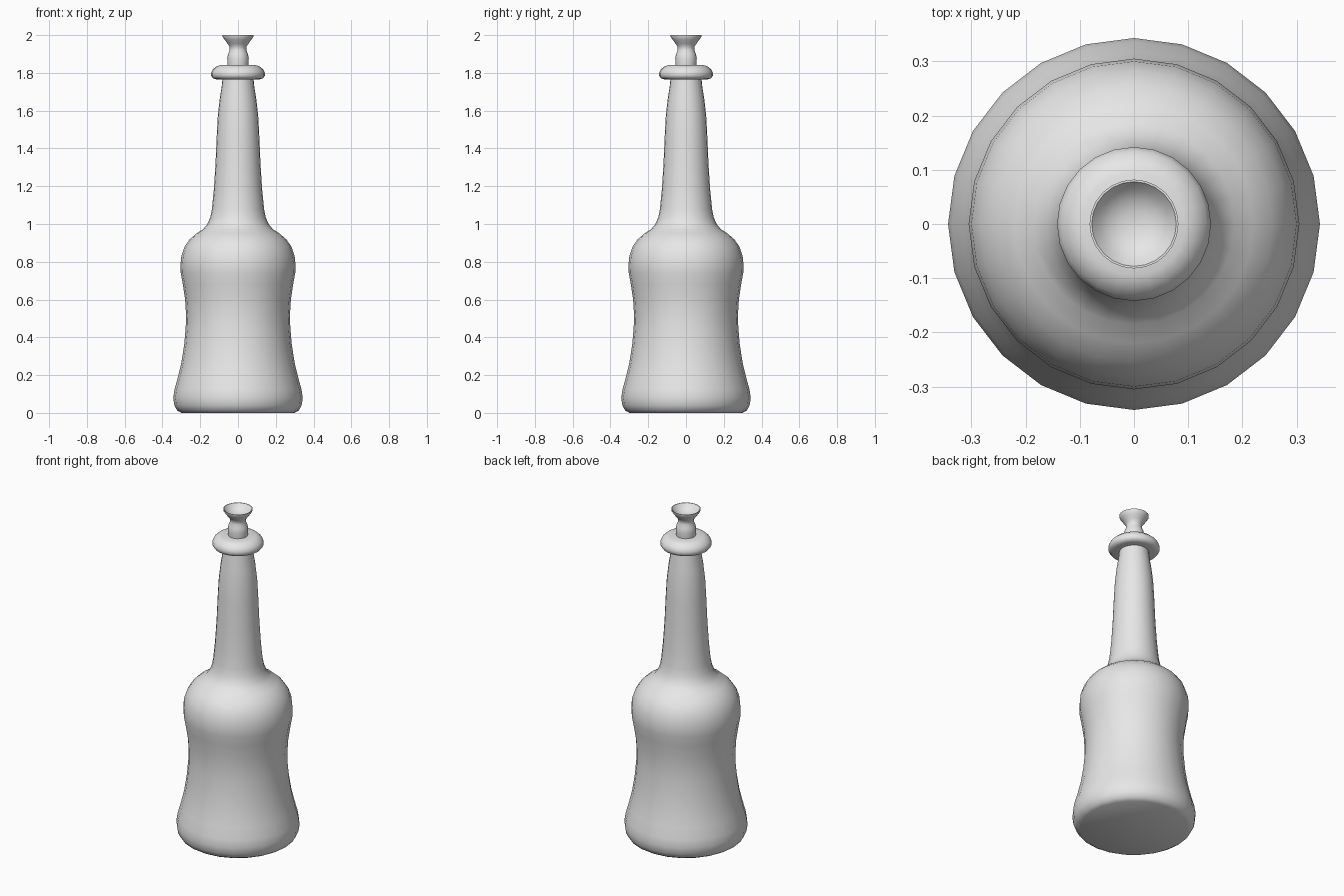
import bpy
import bmesh
from math import cos, sin, tau, radians

SIDES = 24

cube = bpy.data.objects.get("Cube")
if cube:
    bpy.data.objects.remove(cube, do_unlink=True)

grey = bpy.data.materials.new("plain grey")
grey.use_nodes = True
grey.diffuse_color = (0.8, 0.8, 0.8, 1)
grey.node_tree.nodes["Principled BSDF"].inputs["Base Color"].default_value = (0.8, 0.8, 0.8, 1)


def lathe(name, profile, closed=False):
    """Spin (radius, height) points around z; open profiles get flat end caps."""
    bm = bmesh.new()
    rings = [[bm.verts.new((r * cos(tau * i / SIDES), r * sin(tau * i / SIDES), z))
              for i in range(SIDES)] for r, z in profile]
    pairs = list(zip(rings, rings[1:]))
    if closed:
        pairs.append((rings[-1], rings[0]))
    else:
        bm.faces.new(rings[0])
        bm.faces.new(rings[-1])
    for low, high in pairs:
        for i in range(SIDES):
            j = (i + 1) % SIDES
            bm.faces.new((low[i], low[j], high[j], high[i]))
    bmesh.ops.recalc_face_normals(bm, faces=bm.faces)
    mesh = bpy.data.meshes.new(name)
    bm.to_mesh(mesh)
    bm.free()
    mesh.materials.append(grey)
    obj = bpy.data.objects.new(name, mesh)
    bpy.context.collection.objects.link(obj)
    bpy.ops.object.select_all(action="DESELECT")
    obj.select_set(True)
    bpy.context.view_layer.objects.active = obj
    bpy.ops.object.shade_smooth_by_angle(angle=radians(42))
    return obj


# Waisted body, rounded shoulder and tapering neck
lathe("bottle_body", [
    (0.30, 0), (0.322, 0.013), (0.337, 0.04), (0.343, 0.08), (0.336, 0.125),
    (0.318, 0.19), (0.30, 0.265), (0.285, 0.36), (0.277, 0.45), (0.275, 0.52),
    (0.28, 0.6), (0.292, 0.68), (0.303, 0.74), (0.305, 0.78), (0.30, 0.83),
    (0.283, 0.88), (0.255, 0.92), (0.22, 0.95), (0.185, 0.972), (0.162, 1.0),
    (0.147, 1.035), (0.138, 1.08), (0.128, 1.18), (0.119, 1.32), (0.113, 1.46),
    (0.107, 1.57), (0.097, 1.66), (0.086, 1.73), (0.08, 1.79)])

# Rounded collar around the mouth
lathe("collar_ring", [
    (0.05, 1.766), (0.115, 1.766), (0.133, 1.771), (0.142, 1.784), (0.142, 1.80),
    (0.134, 1.817), (0.115, 1.834), (0.095, 1.841), (0.05, 1.841)], closed=True)

# Stopper with a flared, hollow top
lathe("stopper", [
    (0.054, 1.82), (0.055, 1.85), (0.057, 1.875), (0.053, 1.90), (0.044, 1.92),
    (0.044, 1.94), (0.056, 1.955), (0.07, 1.975), (0.082, 1.993), (0.082, 2.0),
    (0.078, 2.0), (0.064, 1.982), (0.045, 1.968), (0.024, 1.961), (0.004, 1.959)])
